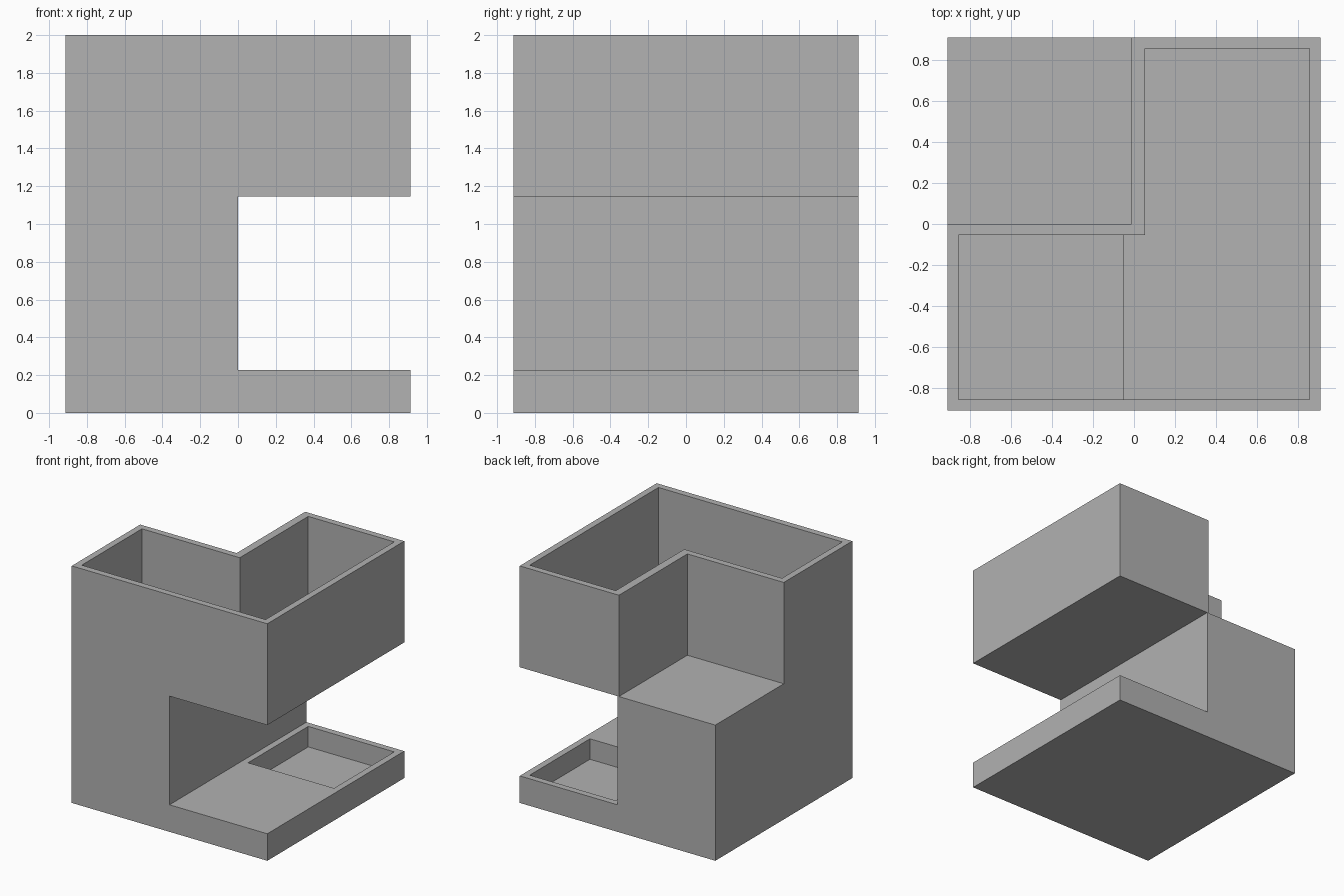
import bpy
import bmesh
from mathutils import Vector

cube = bpy.data.objects.get("Cube")
if cube:
    bpy.data.objects.remove(cube, do_unlink=True)

HALF, TOP = 0.913, 2.0         # outer half width and height
WALL = 0.055                   # shell thickness
INNER = HALF - WALL
BASE_TOP, TRAY_BOTTOM = 0.228, 1.145
OUT = HALF + 0.2               # cutters overshoot the outside

grey = bpy.data.materials.new("plain grey")
grey.use_nodes = True
grey.diffuse_color = (0.445, 0.445, 0.445, 1)
grey.node_tree.nodes["Principled BSDF"].inputs["Base Color"].default_value = grey.diffuse_color


def box(name, x, y, z):
    """Box between the given (low, high) limits on each axis."""
    bm = bmesh.new()
    bmesh.ops.create_cube(bm, size=1)
    low, high = (Vector(side) for side in zip(x, y, z))
    for v in bm.verts:
        v.co = Vector([l + (c + 0.5) * (h - l) for c, l, h in zip(v.co, low, high)])
    mesh = bpy.data.meshes.new(name)
    bm.to_mesh(mesh)
    bm.free()
    mesh.materials.append(grey)
    obj = bpy.data.objects.new(name, mesh)
    bpy.context.collection.objects.link(obj)
    return obj


def carve(body, *limits):
    """Subtract a box from the body and bake the result."""
    cutter = box("cutter", *limits)
    cutter.hide_render = True
    mod = body.modifiers.new("carve", 'BOOLEAN')
    mod.operation = 'DIFFERENCE'
    mod.solver = 'EXACT'
    mod.object = cutter
    graph = bpy.context.evaluated_depsgraph_get()
    result = bpy.data.meshes.new_from_object(body.evaluated_get(graph))
    body.modifiers.clear()
    body.data = result
    bpy.data.objects.remove(cutter, do_unlink=True)


body = box("hollow_block", (-HALF, HALF), (-HALF, HALF), (0, TOP))

# Open gap through the left side, and the missing upper back corner
carve(body, (0, OUT), (-OUT, OUT), (BASE_TOP, TRAY_BOTTOM))
carve(body, (-OUT, -0.013), (0, OUT), (TRAY_BOTTOM, TOP + 0.2))

# L-shaped upper tray with a deep shaft down the front column
carve(body, (-INNER, INNER), (-INNER, -WALL), (TRAY_BOTTOM + WALL, TOP + 0.2))
carve(body, (WALL, INNER), (-0.4, INNER), (TRAY_BOTTOM + WALL, TOP + 0.2))
carve(body, (-INNER, -WALL), (-INNER, -WALL), (WALL, TOP + 0.1))

# Shallow pocket in the back of the base, cut below the overhanging tray
carve(body, (WALL, INNER), (WALL, INNER), (WALL, BASE_TOP + 0.3))

# Tidy flat faces
bm = bmesh.new()
bm.from_mesh(body.data)
bmesh.ops.remove_doubles(bm, verts=bm.verts, dist=0.0005)
bmesh.ops.recalc_face_normals(bm, faces=bm.faces)
for face in bm.faces:
    face.smooth = False
    face.material_index = 0
bm.to_mesh(body.data)
bm.free()
body.data.materials.clear()
body.data.materials.append(grey)
